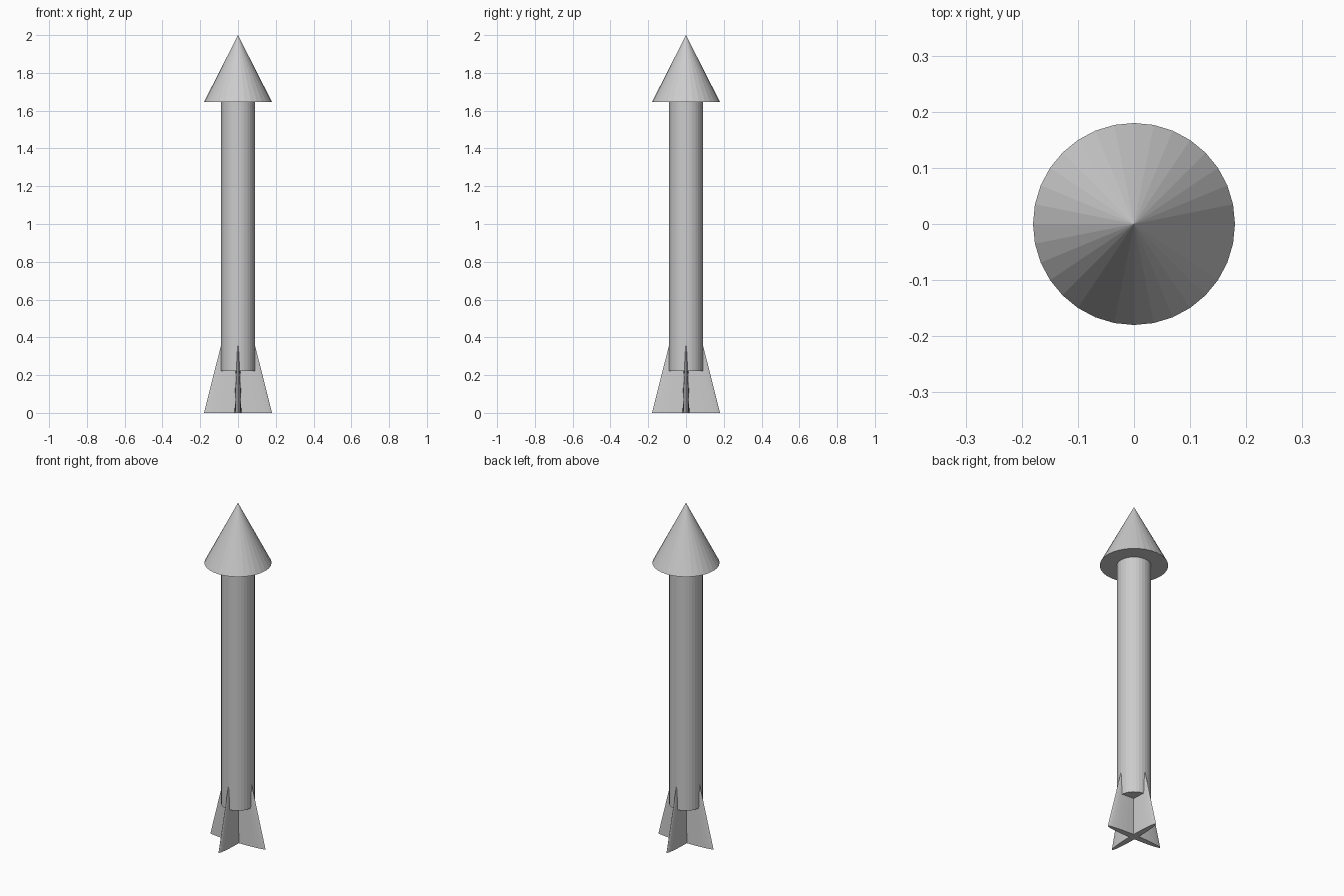
import bpy
import math

if "Cube" in bpy.data.objects:
    bpy.data.objects.remove(bpy.data.objects["Cube"])

SIDES = 32
FLARE = 0.18      # radius of nose base and fin span
BODY_R = 0.09


def cone(name, r_bottom, r_top, z0, z1, flatten=1.0, turn=0.0):
    """Flat-faced vertical cone or cylinder, optionally flattened into a blade."""
    bpy.ops.mesh.primitive_cone_add(
        vertices=SIDES, radius1=r_bottom, radius2=r_top, depth=z1 - z0,
        location=(0, 0, (z0 + z1) / 2), rotation=(0, 0, turn))
    obj = bpy.context.object
    obj.name = name
    obj.scale.y = flatten
    return obj


# Straight shaft
cone("body", BODY_R, BODY_R, 0.222, 1.65)

# Pointed nose
cone("nose_cone", FLARE, 0, 1.646, 2.0)

# Crossed tail fins: flattened cones whose tips hide inside the shaft
for i, name in enumerate(("side_fins", "front_back_fins")):
    cone(name, FLARE, 0, 0, 0.715, flatten=0.1, turn=i * math.pi / 2)
